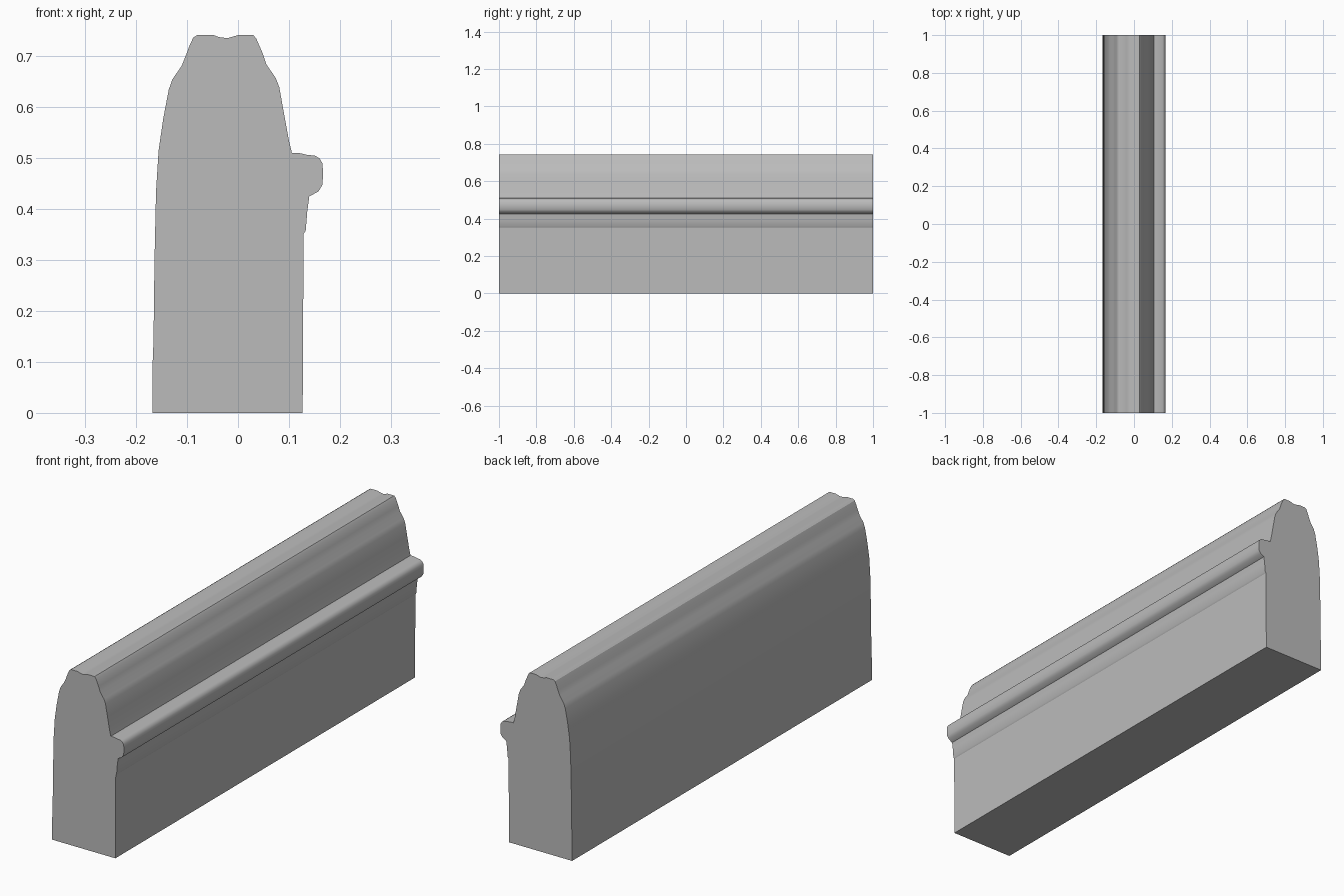
import bpy
import bmesh
from math import radians

cube = bpy.data.objects.get("Cube")
if cube:
    bpy.data.objects.remove(cube, do_unlink=True)

stone = bpy.data.materials.new("plain grey")
stone.use_nodes = True
grey = (0.5, 0.5, 0.5, 1)
stone.diffuse_color = grey
stone.node_tree.nodes["Principled BSDF"].inputs["Base Color"].default_value = grey

# Cross-section (x, z), counter-clockwise from the foot
moulded_side = [(0.127, 0), (0.128, 0.2), (0.129, 0.352), (0.133, 0.358),
                (0.136, 0.395), (0.14, 0.425), (0.158, 0.435), (0.166, 0.448),
                (0.167, 0.47), (0.166, 0.49), (0.16, 0.5), (0.152, 0.505),
                (0.135, 0.507), (0.122, 0.51), (0.106, 0.51),
                (0.1, 0.535), (0.09, 0.59), (0.081, 0.64), (0.074, 0.658),
                (0.056, 0.684), (0.049, 0.705), (0.036, 0.735)]
crest = [(0.03, 0.742), (0.0, 0.742), (-0.021, 0.736), (-0.037, 0.738),
         (-0.048, 0.742), (-0.08, 0.742), (-0.088, 0.737)]
plain_side = [(-0.095, 0.722), (-0.102, 0.703), (-0.111, 0.681), (-0.129, 0.655),
              (-0.136, 0.635), (-0.147, 0.577), (-0.156, 0.515), (-0.161, 0.435),
              (-0.164, 0.3), (-0.166, 0.14), (-0.168, 0.09), (-0.168, 0)]

# Sweep the cross-section along the length
bm = bmesh.new()
front = bm.faces.new([bm.verts.new((x, -1, z)) for x, z in moulded_side + crest + plain_side])
swept = bmesh.ops.extrude_face_region(bm, geom=[front], use_keep_orig=True)
ends = [v for v in swept["geom"] if isinstance(v, bmesh.types.BMVert)]
bmesh.ops.translate(bm, vec=(0, 2, 0), verts=ends)
bmesh.ops.recalc_face_normals(bm, faces=bm.faces)

mesh = bpy.data.meshes.new("moulding")
bm.to_mesh(mesh)
bm.free()
mesh.materials.append(stone)
moulding = bpy.data.objects.new("moulding", mesh)
bpy.context.collection.objects.link(moulding)

# Smooth the curves, keep the creases
bpy.context.view_layer.objects.active = moulding
moulding.select_set(True)
bpy.ops.object.shade_smooth_by_angle(angle=radians(30))
